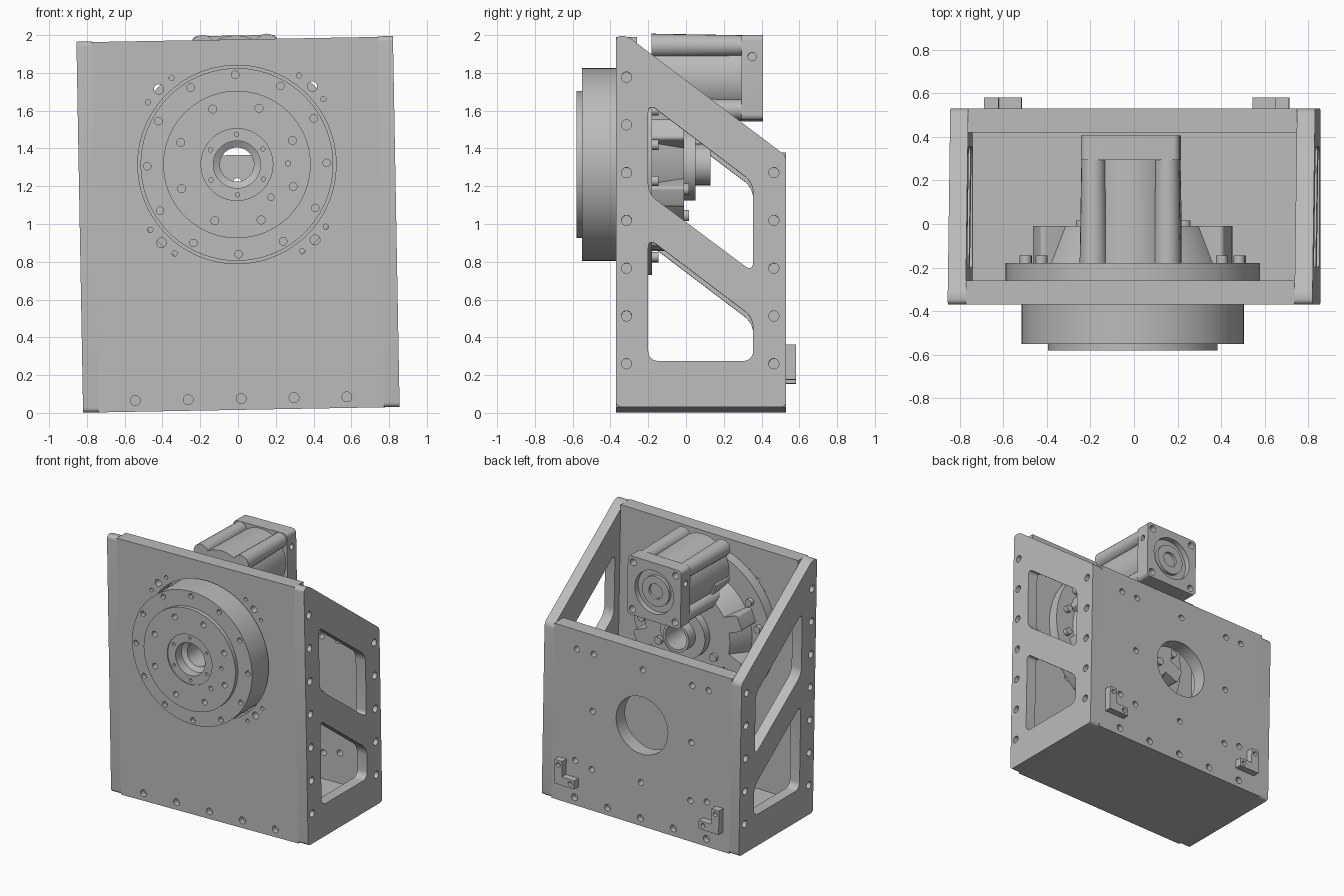
import bpy, bmesh, math
from mathutils import Matrix, Vector

if "Cube" in bpy.data.objects:
    bpy.data.objects.remove(bpy.data.objects["Cube"], do_unlink=True)

metal = bpy.data.materials.new("machined grey")
metal.use_nodes = True
GREY = (0.5, 0.5, 0.5, 1)
metal.diffuse_color = GREY
metal.node_tree.nodes["Principled BSDF"].inputs["Base Color"].default_value = GREY

X, Y, Z = Vector((1, 0, 0)), Vector((0, 1, 0)), Vector((0, 0, 1))
HUB, MOTOR = 1.315, 1.772          # axis heights
parts = []


def finish(name, bm):
    bmesh.ops.recalc_face_normals(bm, faces=bm.faces)
    mesh = bpy.data.meshes.new(name)
    bm.to_mesh(mesh)
    bm.free()
    mesh.materials.append(metal)
    ob = bpy.data.objects.new(name, mesh)
    bpy.context.collection.objects.link(ob)
    parts.append(ob)
    return ob


def add_cyl(bm, start, axis, length, r, r2=None, seg=20):
    rot = axis.to_track_quat('Z', 'Y').to_matrix().to_4x4()
    mid = Vector(start) + axis * length / 2
    bmesh.ops.create_cone(bm, cap_ends=True, segments=seg, radius1=r,
                          radius2=r if r2 is None else r2, depth=length,
                          matrix=Matrix.Translation(mid) @ rot)


def add_prism(bm, corners, axis, length, r=0):
    """Extrude a polygon along an axis, rounding the edges that run along it."""
    face = bm.faces.new([bm.verts.new(c) for c in corners])
    new = bmesh.ops.extrude_face_region(bm, geom=[face])["geom"]
    verts = [v for v in new if isinstance(v, bmesh.types.BMVert)]
    bmesh.ops.translate(bm, verts=verts, vec=axis * length)
    if r:
        edges = [e for v in verts for e in v.link_edges
                 if abs((e.verts[0].co - e.verts[1].co).normalized().dot(axis)) > 0.99]
        bmesh.ops.bevel(bm, geom=edges, offset=r, segments=6, profile=0.5, affect='EDGES')


def rect(x0, x1, z0, z1, y):
    return [(x0, y, z0), (x1, y, z0), (x1, y, z1), (x0, y, z1)]


def slab(name, x0, x1, y0, y1, z0, z1, r=0):
    bm = bmesh.new()
    add_prism(bm, rect(x0, x1, z0, z1, y0), Y, y1 - y0, r)
    return finish(name, bm)


def cut(ob, bm):
    cutter = finish("cutter", bm)
    parts.remove(cutter)
    cutter.hide_render = True
    mod = ob.modifiers.new("holes", 'BOOLEAN')
    mod.operation, mod.solver, mod.object = 'DIFFERENCE', 'EXACT', cutter
    mesh = bpy.data.meshes.new_from_object(
        ob.evaluated_get(bpy.context.evaluated_depsgraph_get()))
    ob.modifiers.clear()
    ob.data = mesh
    bpy.data.objects.remove(cutter, do_unlink=True)


def ring(radius, count, start=0, height=HUB):
    for i in range(count):
        a = math.radians(start) + math.tau * i / count
        yield radius * math.cos(a), height + radius * math.sin(a)


# Side plates with two slanted windows and edge screws
for side, label in ((1, "left"), (-1, "right")):
    bm = bmesh.new()
    outline = [(-.37, .016), (.53, .016), (.53, 1.345), (-.31, 1.98), (-.37, 1.98)]
    add_prism(bm, [(side * .755, y, z) for y, z in outline], X * side, .083, .025)
    plate = finish(label + "_side_plate", bm)
    bm = bmesh.new()
    upper = [(-.2, 1.145), (.355, .73), (.355, 1.205), (-.2, 1.625)]
    lower = [(-.2, .26), (.355, .26), (.355, .49), (-.2, .91)]
    for window in (upper, lower):
        add_prism(bm, [(side * .7, y, z) for y, z in window], X * side, .2, .05)
    for y, count in ((-.315, 7), (.465, 5)):
        for i in range(count):
            add_cyl(bm, (side * .8, y, .245 + i * .253), X * side, .1, .027)
    cut(plate, bm)

# Front plate, bored for the gearbox
front = slab("front_plate", -.755, .755, -.37, -.26, .016, 1.977)
bm = bmesh.new()
add_cyl(bm, (0, -.5, HUB), Y, .4, .525, seg=96)
for offset, r in ((36, .014), (45, .026), (54, .014)):
    for x, z in ring(.575, 4, offset):
        add_cyl(bm, (x, -.5, z), Y, .4, r)
for i in range(-2, 3):
    add_cyl(bm, (i * .28, -.4, .075), Y, .07, .026)
cut(front, bm)

# Back plate with a round opening and mounting holes
back = slab("back_plate", -.755, .755, .42, .53, .016, 1.365)
bm = bmesh.new()
add_cyl(bm, (0, .3, .79), Y, .4, .22, seg=64)
spots = [(0, 1.22), (0, .35)]
for s in (-1, 1):
    spots += [(s * .56, 1.22), (s * .42, 1.22), (s * .42, .78), (s * .56, .36), (s * .42, .33)]
for x, z in spots:
    add_cyl(bm, (x, .3, z), Y, .4, .023)
for i in range(-2, 3):
    add_cyl(bm, (i * .28, .49, .075), Y, .1, .026)
cut(back, bm)

slab("bottom_plate", -.755, .755, -.26, .42, .016, .127)

# L-shaped corner brackets on the back
for s, label in ((1, "left"), (-1, "right")):
    bm = bmesh.new()
    shape = [(.7, .165), (.7, .35), (.635, .35), (.635, .23), (.53, .23), (.53, .165)]
    add_prism(bm, [(s * x, .53, z) for x, z in shape], Y, .052)
    bracket = finish(label + "_bracket", bm)
    bm = bmesh.new()
    for x, z in ((.668, .315), (.565, .198)):
        add_cyl(bm, (s * x, .55, z), Y, .1, .017)
    cut(bracket, bm)

# Gearbox: one turned profile from the rear tube to the front output disc
profile = [(.09, .13), (.11, .13), (.11, .05), (.19, .05), (.19, -.01), (.36, -.01),
           (.43, -.18), (.585, -.18), (.585, -.26), (.51, -.26), (.51, -.55),
           (.39, -.55), (.39, -.58), (.19, -.58), (.19, -.572), (.125, -.572),
           (.125, -.5), (.09, -.48)]
bm = bmesh.new()
verts = [bm.verts.new((r, y, HUB)) for r, y in profile]
loop = [bm.edges.new((verts[i - 1], verts[i])) for i in range(len(verts))]
bmesh.ops.spin(bm, geom=verts + loop, cent=(0, 0, HUB), axis=Y, angle=math.tau,
               steps=96, use_merge=True, use_duplicate=False)
bmesh.ops.remove_doubles(bm, verts=bm.verts, dist=.0001)
gearbox = finish("gearbox_body", bm)
bm = bmesh.new()
for radius, count, start, r in ((.475, 12, 0, .02), (.32, 8, 22.5, .021),
                                (.16, 6, 30, .011), (.27, 1, 0, .014), (.25, 1, -45, .017)):
    for x, z in ring(radius, count, start):
        add_cyl(bm, (x, -.65, z), Y, .13, r)
cut(gearbox, bm)

# Cast lugs around the housing, with bolts on the rim and rear face
bm = bmesh.new()
for i in range(8):
    turn = Matrix.Translation((0, 0, HUB)) @ Matrix.Rotation(math.tau * (i + .5) / 8, 4, 'Y')
    lug = bmesh.new()
    add_prism(lug, rect(.28, .475, -.06, .06, -.185), Y, .175, .02)
    lug.transform(turn)
    temp = bpy.data.meshes.new("lug")
    lug.to_mesh(temp)
    lug.free()
    bm.from_mesh(temp)
    bpy.data.meshes.remove(temp)
finish("housing_lugs", bm)
bm = bmesh.new()
for start in (11, 34):
    for x, z in ring(.5, 8, start):
        if z < 1.6:
            add_cyl(bm, (x, -.18, z), Y, .035, .027)
for x, z in ring(.27, 6, 30):
    if z < 1.4:
        add_cyl(bm, (x, -.02, z), Y, .035, .03)
finish("housing_bolts", bm)

# Motor adapter: tapered core with four corner pillars
bm = bmesh.new()
add_cyl(bm, (0, -.182, MOTOR), Y, .48, .226, .215, 48)
for x, z in ring(.24, 4, 45, MOTOR):
    add_cyl(bm, (x, -.182, z), Y, .48, .063, .055)
finish("motor_adapter", bm)

# Square motor flange with stepped recess and shaft socket
flange = slab("motor_flange", -.227, .227, .295, .407, MOTOR - .226, MOTOR + .226, .03)
bm = bmesh.new()
add_cyl(bm, (0, .365, MOTOR), Y, .1, .165, seg=48)
for x, z in ring(.255, 4, 45, MOTOR):
    add_cyl(bm, (x, .34, z), Y, .1, .026)
for s in (-1, 1):
    add_cyl(bm, (s * .2, .35, MOTOR + .11), X * s, .1, .022)
cut(flange, bm)
bm = bmesh.new()
add_cyl(bm, (0, .36, MOTOR), Y, .03, .115, seg=40)
socket = finish("shaft_socket", bm)
bm = bmesh.new()
add_cyl(bm, (0, .368, MOTOR), Y, .1, .058, seg=32)
cut(socket, bm)

# The whole assembly leans about one degree
lean = Matrix.Translation(Z) @ Matrix.Rotation(-.018, 4, 'Y') @ Matrix.Translation(-Z)
bpy.ops.object.select_all(action='DESELECT')
for ob in parts:
    ob.data.transform(lean)
    ob.select_set(True)
bpy.context.view_layer.objects.active = parts[0]
bpy.ops.object.shade_smooth_by_angle(angle=math.radians(30))
